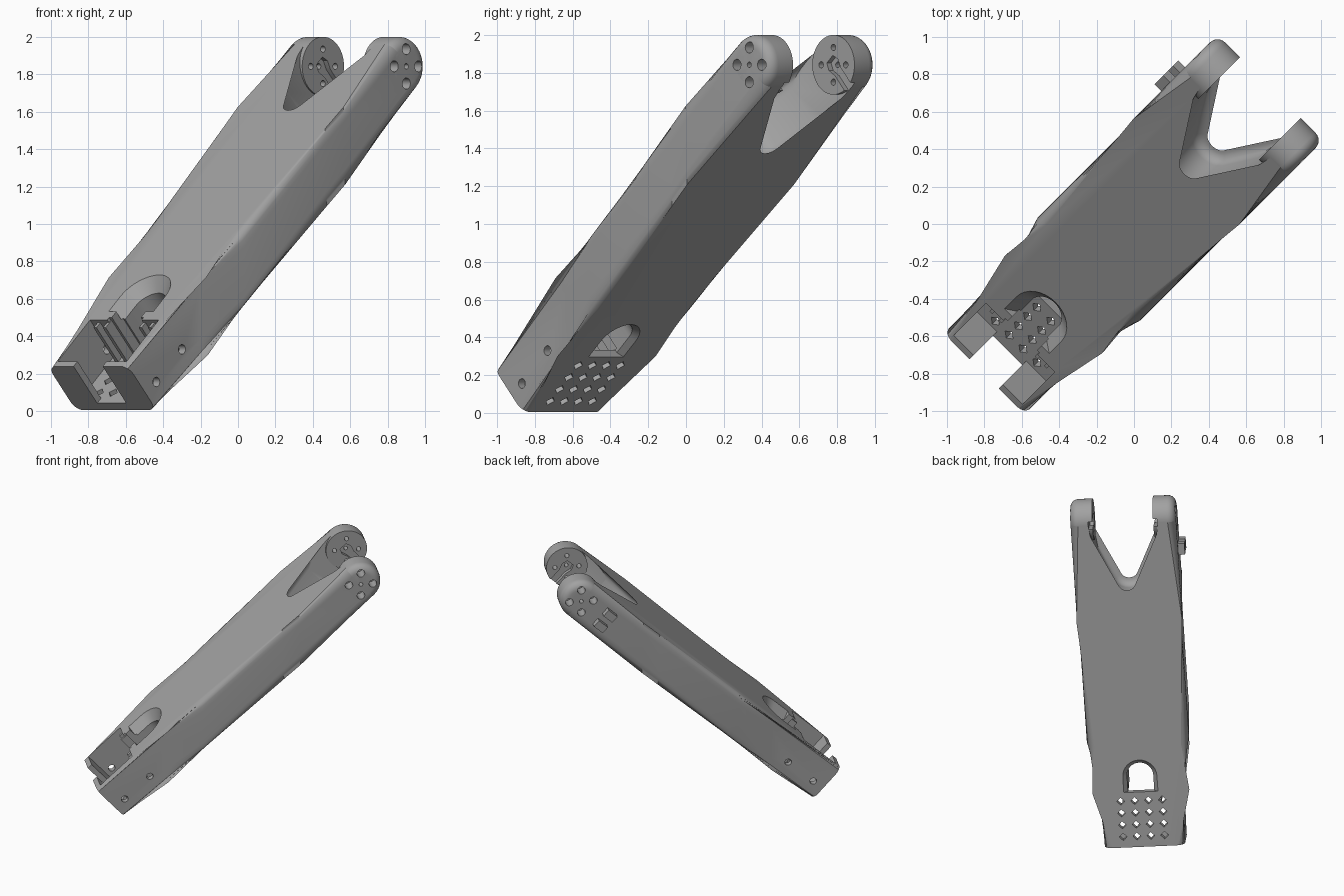
import bpy, bmesh, math
from mathutils import Matrix, Vector

old = bpy.data.objects.get("Cube")
if old:
    bpy.data.objects.remove(old)

grey = bpy.data.materials.new("plain_grey")
grey.use_nodes = True
grey.diffuse_color = (0.36, 0.36, 0.36, 1)
grey.node_tree.nodes["Principled BSDF"].inputs["Base Color"].default_value = grey.diffuse_color

# Arm frame: first axis along the arm, second across it, third through its thickness
S, C, R = 0.671, 0.741, math.sqrt(0.5)
ALONG, ACROSS, UP = Vector((C * R, C * R, S)), Vector((-R, R, 0)), Vector((-S * R, -S * R, C))
FRAME = Matrix((ALONG, ACROSS, UP)).transposed().to_4x4()
FRAME.translation = ALONG * -0.68 + UP * 0.78

H = 0.158        # half thickness
TIP = 2.565      # pivot position along the arm
ROUND = 0.06     # edge rounding


def finish(name, bm):
    bmesh.ops.recalc_face_normals(bm, faces=bm.faces)
    mesh = bpy.data.meshes.new(name)
    bm.to_mesh(mesh)
    bm.free()
    mesh.materials.append(grey)
    obj = bpy.data.objects.new(name, mesh)
    bpy.context.collection.objects.link(obj)
    obj.matrix_world = FRAME
    return obj


def loft(bm, rings):
    rows = [[bm.verts.new(p) for p in ring] for ring in rings]
    for a, b in zip(rows, rows[1:]):
        for i in range(len(a)):
            j = (i + 1) % len(a)
            bm.faces.new((a[i], a[j], b[j], b[i]))
    bm.faces.new(rows[0][::-1])
    bm.faces.new(rows[-1])


def box(bm, u, v, t):
    loft(bm, [[(u[0], v[0], z), (u[1], v[0], z), (u[1], v[1], z), (u[0], v[1], z)] for z in t])


def rod_across(bm, u, t, r, v, n=16):
    ring = [(u + r * math.cos(k * math.tau / n), t + r * math.sin(k * math.tau / n)) for k in range(n)]
    loft(bm, [[(a, z, b) for a, b in ring] for z in v])


def cut(obj, cutters):
    for c in cutters:
        m = obj.modifiers.new("cut", 'BOOLEAN')
        m.operation, m.solver, m.object = 'DIFFERENCE', 'EXACT', c
    bpy.context.view_layer.update()
    dg = bpy.context.evaluated_depsgraph_get()
    mesh = bpy.data.meshes.new_from_object(obj.evaluated_get(dg))
    obj.modifiers.clear()
    obj.data = mesh


# Body outline: (along, half width, slant of that corner through the thickness)
half = [(0, 0.305, 0), (0.58, 0.308, 0.85), (0.93, 0.388, 0.85), (1.76, 0.388, 0.85),
        (1.93, 0.4, 0.85), (TIP, 0.4, 0), (TIP, 0.265, 0), (2.5, 0.255, 0), (2.26, 0.215, 0)]
arc = [(2.095 - 0.115 * math.cos(a), 0.125 * math.sin(a), 0)
       for a in (math.radians(d) for d in (62, 45, 30, 15))]
half += arc
outline = half + [(1.98, 0, 0)] + [(u, -v, s) for u, v, s in reversed(half)]
bm = bmesh.new()
loft(bm, [[(u + s * t, v, t) for u, v, s in outline] for t in (-H, H)])


def rounded(e):
    a, b = (v.co for v in e.verts)
    level = abs(a.z - b.z) < 0.001
    ends = abs(a.x - b.x) < 0.001 and (a.x < 0.01 or a.x > TIP - 0.01)
    inner = max(a.x, b.x) > 2.4 and max(abs(a.y), abs(b.y)) < 0.3
    return level and not ends and not inner


bmesh.ops.bevel(bm, geom=[e for e in bm.edges if rounded(e)], offset=ROUND, offset_type='OFFSET',
                segments=6, profile=0.5, affect='EDGES')
body = finish("arm_body", bm)

# Prong ends: round bosses, rounded on the outer rim
tips = []
for side, name in ((1, "left_prong_end"), (-1, "right_prong_end")):
    bm = bmesh.new()
    n, rings = 64, [(H, 0.23)]
    rings += [(H - ROUND + ROUND * math.cos(a), 0.4 - ROUND + ROUND * math.sin(a))
              for a in (k * math.pi / 12 for k in range(7))]
    loft(bm, [[(TIP + r * math.cos(k * math.tau / n), side * v, r * math.sin(k * math.tau / n))
               for k in range(n)] for r, v in rings])
    tips.append(finish(name, bm))

# Pivot cutters: four screw holes with wide outer bores, centre hole, keyed groove
pivot_cutters = []
for side in (1, -1):
    bores, holes, groove = bmesh.new(), bmesh.new(), bmesh.new()
    for k in range(4):
        a = math.atan2(C, S) + k * math.pi / 2
        u, t = TIP + 0.092 * math.cos(a), 0.092 * math.sin(a)
        rod_across(bores, u, t, 0.03, (side * 0.3, side * 0.5))
        rod_across(holes, u, t, 0.017, (side * 0.15, side * 0.45))
    rod_across(holes, TIP, 0, 0.015, (side * 0.15, side * 0.45))
    ring = [(0.045, 0.0), (0.03, -0.05), (0.03, -0.2), (-0.03, -0.2), (-0.03, -0.05),
            (-0.045, 0.0), (-0.03, 0.04), (0.03, 0.04)]
    loft(groove, [[(TIP + u, v * side, t) for u, t in ring] for v in (0.2, 0.262)])
    pivot_cutters += [finish("pivot_cutter", b) for b in (bores, holes, groove)]

# Base cutters: open channel, pocket, floor grid and side holes
channel, pocket, grid, screws = (bmesh.new() for _ in range(4))
box(channel, (-0.1, 0.45), (-0.11, 0.11), (-0.108, 0.3))
box(pocket, (0.04, 0.39), (-0.26, 0.26), (-0.108, 0.3))
for i in range(4):
    for j in range(4):
        u, v, d = 0.085 + 0.094 * i, 0.105 * (j - 1.5), 0.03
        loft(grid, [[(u + d, v, t), (u, v + d, t), (u - d, v, t), (u, v - d, t)] for t in (-0.3, -0.06)])
for side in (1, -1):
    for u in (0.1, 0.36):
        rod_across(screws, u, -0.045, 0.026, (side * 0.2, side * 0.4))

# Cable window: round-ended slot flaring smoothly to both faces
window = bmesh.new()
angles = [math.radians(15 * k) for k in range(7)]
steps = [(-H + 0.03 * (math.sin(a) - 0.01), 0.03 * (1 - math.sin(a))) for a in angles]
steps += [(H - 0.07 * math.cos(a) + 0.001, 0.07 * (1 - math.sin(math.pi / 2 - a))) for a in reversed(angles)][::-1]
steps = [(-H - 0.05, 0.03)] + steps + [(H + 0.05, 0.07)]
rings = []
for t, o in steps:
    r = 0.1 + o
    end = [(0.56 + r * math.cos(k * math.pi / 16), r * math.sin(k * math.pi / 16), t) for k in range(-8, 9)]
    rings.append([(0.436, -r, t)] + end + [(0.436, r, t)])
loft(window, rings)
base_cutters = [finish("base_cutter", b) for b in (channel, pocket, grid, screws, window)]

cut(body, base_cutters + pivot_cutters)
for i, tip in enumerate(tips):
    cut(tip, pivot_cutters[3 * i:3 * i + 3])
for c in base_cutters + pivot_cutters:
    bpy.data.objects.remove(c)

# Guide ribs and raised tabs at the back of the pocket
ribs = bmesh.new()
for side in (1, -1):
    for v in (0.125, 0.195):
        box(ribs, (0.33, 0.4), (side * v, side * (v + 0.022)), (-0.11, H - 0.02))
    box(ribs, (0.37, 0.42), (side * 0.13, side * 0.26), (0.05, H))
ribs = finish("guide_ribs", ribs)

# Cable clip: two lugs on the outside of the left prong
clip = bmesh.new()
for t in (-0.055, 0.055):
    box(clip, (2.28, 2.37), (0.39, 0.45), (t - 0.03, t + 0.03))
clip = finish("cable_clip", clip)

bpy.ops.object.select_all(action='DESELECT')
for o in [body, ribs, clip] + tips:
    o.select_set(True)
bpy.context.view_layer.objects.active = body
bpy.ops.object.shade_smooth_by_angle(angle=math.radians(32))
